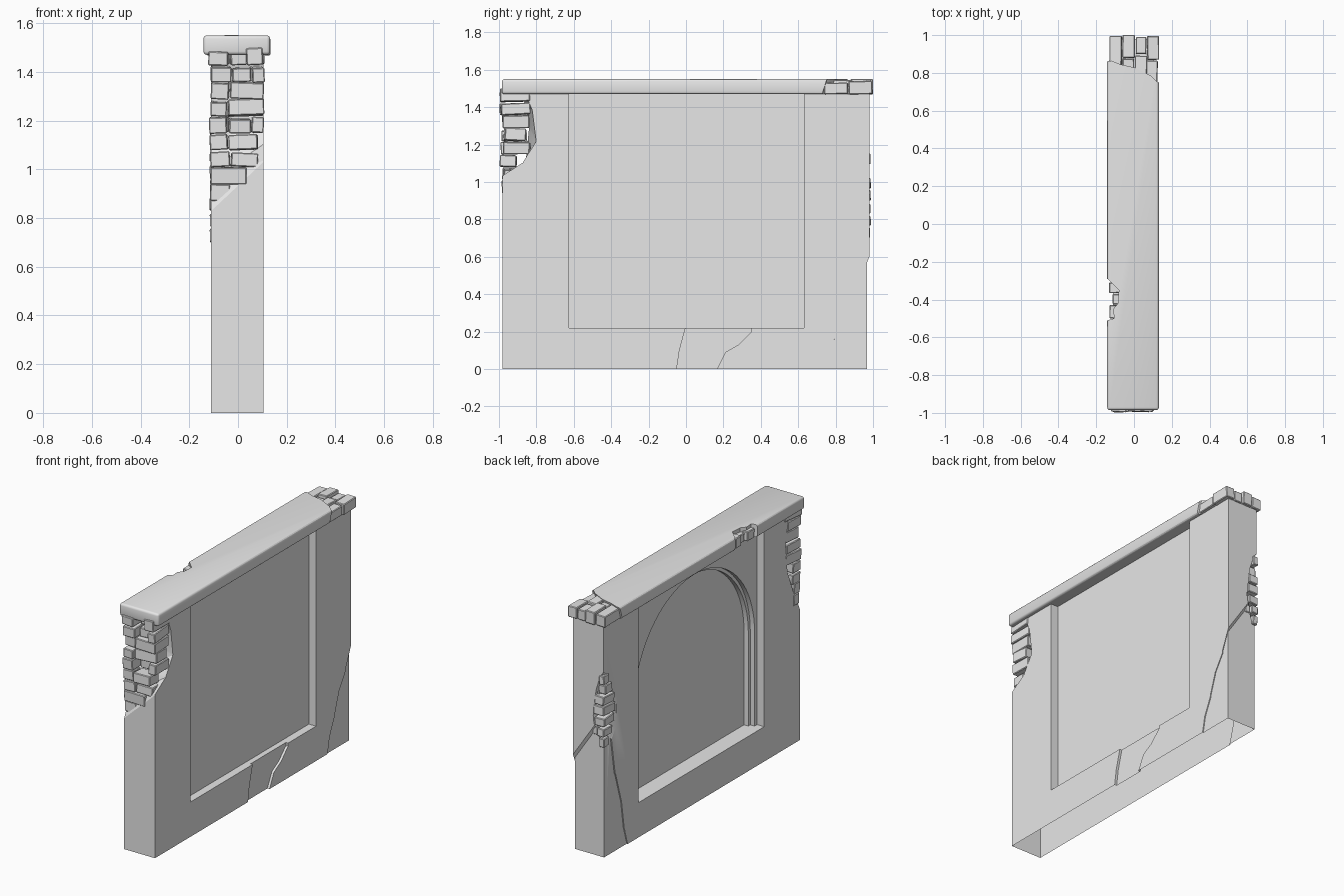
import bpy, bmesh, math, random
from mathutils import Matrix, Vector

random.seed(4)
if "Cube" in bpy.data.objects:
    bpy.data.objects.remove(bpy.data.objects["Cube"], do_unlink=True)

stone = bpy.data.materials.new("pale_grey_stone")
stone.use_nodes = True
GREY = (0.8, 0.8, 0.8, 1)
stone.diffuse_color = GREY
stone.node_tree.nodes["Principled BSDF"].inputs["Base Color"].default_value = GREY


def make(name, bm):
    bmesh.ops.recalc_face_normals(bm, faces=bm.faces)
    mesh = bpy.data.meshes.new(name)
    bm.to_mesh(mesh)
    bm.free()
    mesh.materials.append(stone)
    ob = bpy.data.objects.new(name, mesh)
    bpy.context.collection.objects.link(ob)
    return ob


def loft(name, ring_a, ring_b):
    """Closed solid between two rings with the same number of points."""
    bm = bmesh.new()
    a = [bm.verts.new(p) for p in ring_a]
    b = [bm.verts.new(p) for p in ring_b]
    bm.faces.new(a)
    bm.faces.new(b[::-1])
    for i in range(len(a)):
        j = (i + 1) % len(a)
        bm.faces.new((a[i], b[i], b[j], a[j]))
    bmesh.ops.recalc_face_normals(bm, faces=bm.faces)
    bmesh.ops.triangulate(bm, faces=[f for f in bm.faces if len(f.verts) == 4])
    return make(name, bm)


def along_x(name, x0, ring0, x1, ring1=None):
    return loft(name, [(x0, y, z) for y, z in ring0],
                [(x1, y, z) for y, z in (ring1 or ring0)])


def box(name, lo, hi):
    (x0, y0, z0), (x1, y1, z1) = lo, hi
    bm = bmesh.new()
    bmesh.ops.create_cube(bm, size=1)
    bmesh.ops.scale(bm, vec=(x1 - x0, y1 - y0, z1 - z0), verts=bm.verts)
    bmesh.ops.translate(bm, vec=(Vector(lo) + Vector(hi)) / 2, verts=bm.verts)
    return make(name, bm)


def activate(ob):
    bpy.ops.object.select_all(action='DESELECT')
    ob.select_set(True)
    bpy.context.view_layer.objects.active = ob


def cut(ob, cutter):
    activate(ob)
    mod = ob.modifiers.new("cut", 'BOOLEAN')
    mod.operation, mod.solver, mod.object = 'DIFFERENCE', 'EXACT', cutter
    bpy.ops.object.modifier_apply(modifier=mod.name)
    bpy.data.objects.remove(cutter, do_unlink=True)


def smooth(ob):
    activate(ob)
    bpy.ops.object.shade_smooth_by_angle(angle=math.radians(30))


def bricks(name, boxes, tilt=0.06):
    """Slightly tilted, chamfered bricks given as (low corner, high corner)."""
    bm = bmesh.new()
    for lo, hi in boxes:
        lo, hi = Vector(lo), Vector(hi)
        turn = Matrix.Identity(4)
        for axis in 'XYZ':
            turn = turn @ Matrix.Rotation(random.uniform(-tilt, tilt), 4, axis)
        size = Matrix.Diagonal((*(hi - lo), 1))
        bmesh.ops.create_cube(bm, size=1, matrix=Matrix.Translation((lo + hi) / 2) @ turn @ size)
    bmesh.ops.bevel(bm, geom=bm.edges[:], offset=0.004, segments=1, affect='EDGES')
    return make(name, bm)


# Wall body
W0, W1, END, TOP = -0.11, 0.105, 0.98, 1.47
wall = box("wall", (W0, -END, 0), (W1, END, TOP))

# Rectangular recesses on both broad sides
cut(wall, box("recess_cutter", (W1 - 0.05, -0.625, 0.22), (0.3, 0.63, 1.6)))
cut(wall, box("recess_cutter", (-0.3, -0.625, 0.22), (W0 + 0.05, 0.63, 1.6)))

# Stepped arch niche
for radius, depth in ((0.6, -0.03), (0.58, 0.0)):
    arc = [(radius * math.cos(math.pi * i / 40), 0.81 + radius * math.sin(math.pi * i / 40))
           for i in range(41)]
    cut(wall, along_x("arch_cutter", -0.2, [(radius, 0.22)] + arc + [(-radius, 0.22)], depth))

# Settled lower corner, bounded by a crack
right_crack = [(1.1, .55), (.98, .57), (.93, .45), (.86, .34), (.82, .22), (.765, .1),
               (.745, 0), (.745, -.1), (1.1, -.1)]
left_crack = [(1.1, .95), (.98, .95), (.9, .75), (.86, .5), (.8, .3), (.77, .1),
              (.74, 0), (.74, -.1), (1.1, -.1)]
crack = along_x("crack_cutter", W1 + .02, right_crack, W0 - .02, left_crack)
cut(crack, box("settled_core", (W0 + .006, .3, -.3), (W1 - .006, END - .012, 1.3)))
cut(wall, crack)

# Broken flake under the recess
flake = [(-.05, -.1), (-.05, 0), (-.035, .1), (0, .23), (.35, .23), (.35, .2), (.28, .13),
         (.21, .09), (.165, 0), (.165, -.1)]
cut(wall, along_x("flake_cutter", W1 - .015, flake, W1 + .05))

# Broken upper front end
right_break = [(-1.1, 1.08), (-.98, 1.04), (-.87, 1.11), (-.8, 1.22), (-.82, 1.38),
               (-.87, 1.5), (-1.1, 1.5)]
left_break = [(-1.1, .8), (-.98, .82), (-.92, .95), (-.86, 1.1), (-.84, 1.3),
              (-.88, 1.5), (-1.1, 1.5)]
cut(wall, along_x("front_cutter", W1 + .01, right_break, W0 - .01, left_break))

# Broken back corner
gap = [(-.15, .66), (-.1, .66), (-.04, .74), (0, .88), (-.02, 1.02), (-.06, 1.15),
       (-.1, 1.2), (-.15, 1.2)]
cut(wall, loft("corner_cutter", [(x, 1.05, z) for x, z in gap],
               [(-.15 + (x + .15) * .3, .85, .92 + (z - .92) * .8) for x, z in gap]))

# The body is an open shell underneath
bm = bmesh.new()
bm.from_mesh(wall.data)
floor = [f for f in bm.faces if f.normal.z < -0.9 and f.calc_center_median().z < 0.001]
bmesh.ops.delete(bm, geom=floor, context='FACES')
bm.to_mesh(wall.data)
bm.free()
smooth(wall)

# Coping with rounded edges
coping = box("coping", (-.142, -.985, TOP), (.132, .99, 1.55))
activate(coping)
round_edges = coping.modifiers.new("round", 'BEVEL')
round_edges.width, round_edges.segments = 0.014, 3
bpy.ops.object.modifier_apply(modifier="round")

end_break = [(-.3, .87), (-.12, .88), (-.07, .86), (0, .845), (.05, .82), (.09, .8),
             (.12, .77), (.3, .75), (.3, 1.2), (-.3, 1.2)]
cut(coping, loft("end_cutter", [(x, y - .05 * (y < 1), 1.44) for x, y in end_break],
                 [(x, y, 1.6) for x, y in end_break]))
chip = [(-.3, -.29), (-.14, -.29), (-.12, -.31), (-.08, -.35), (-.085, -.42),
        (-.11, -.45), (-.105, -.5), (-.14, -.51), (-.3, -.51)]
cut(coping, loft("chip_cutter", [(x, y, 1.4) for x, y in chip], [(x, y, 1.6) for x, y in chip]))
smooth(coping)

# Bricks showing through the coping
bricks("coping_end_bricks", [
    ((-.13, .83, TOP), (-.065, .995, 1.54)), ((-.06, .88, TOP), (.005, 1, 1.55)),
    ((-.06, .78, TOP), (0, .875, 1.535)), ((.01, .9, TOP), (.065, .99, 1.535)),
    ((.005, .78, TOP), (.07, .89, 1.545)), ((.07, .87, TOP), (.132, .995, 1.54)),
    ((.065, .74, TOP), (.125, .865, 1.53))], 0.03)
bricks("coping_chip_bricks", [
    ((-.132, -.365, TOP), (-.06, -.31, 1.535)), ((-.112, -.425, TOP), (-.06, -.37, 1.525)),
    ((-.13, -.5, TOP), (-.08, -.43, 1.53))], 0.04)

# Rubble courses in the broken front end
rubble = []
step = 0.07
for row in range(9):
    z = 0.87 + row * step
    limit = -.03 if row < 1 else (.04 if row < 2 else (.085 if row < 4 else W1 + .004))
    back = -.9 if row < 4 else -.83
    x = W0 - random.uniform(0, .008)
    while x < limit - 0.02:
        wide = random.uniform(.06, .12)
        end = x + wide if limit - x - wide > .04 else limit
        inner = x > W0 + .03 and end < W1 - .03
        y = -1 + random.uniform(.0, .03) + (.05 if inner else 0)
        h = step * random.uniform(.8, 1)
        rubble.append(((x, y, z), (end - .004, back - random.uniform(0, .03), z + h)))
        x = end
bricks("front_rubble", rubble)

# Rubble courses in the broken back corner
rubble = []
for row in range(7):
    z = 0.7 + row * .066
    reach = .1 * math.sin(math.pi * (row + 1) / 8)
    split = W0 + random.uniform(.4, .6) * reach + .01
    h = random.uniform(.05, .062)
    rubble.append(((W0 - .005, .97 - reach, z),
                   (split, END + random.uniform(-.015, .01), z + h)))
    rubble.append(((split + .003, .86, z),
                   (W0 + reach + .01, END - random.uniform(.005, .03), z + h)))
bricks("back_corner_rubble", rubble)
